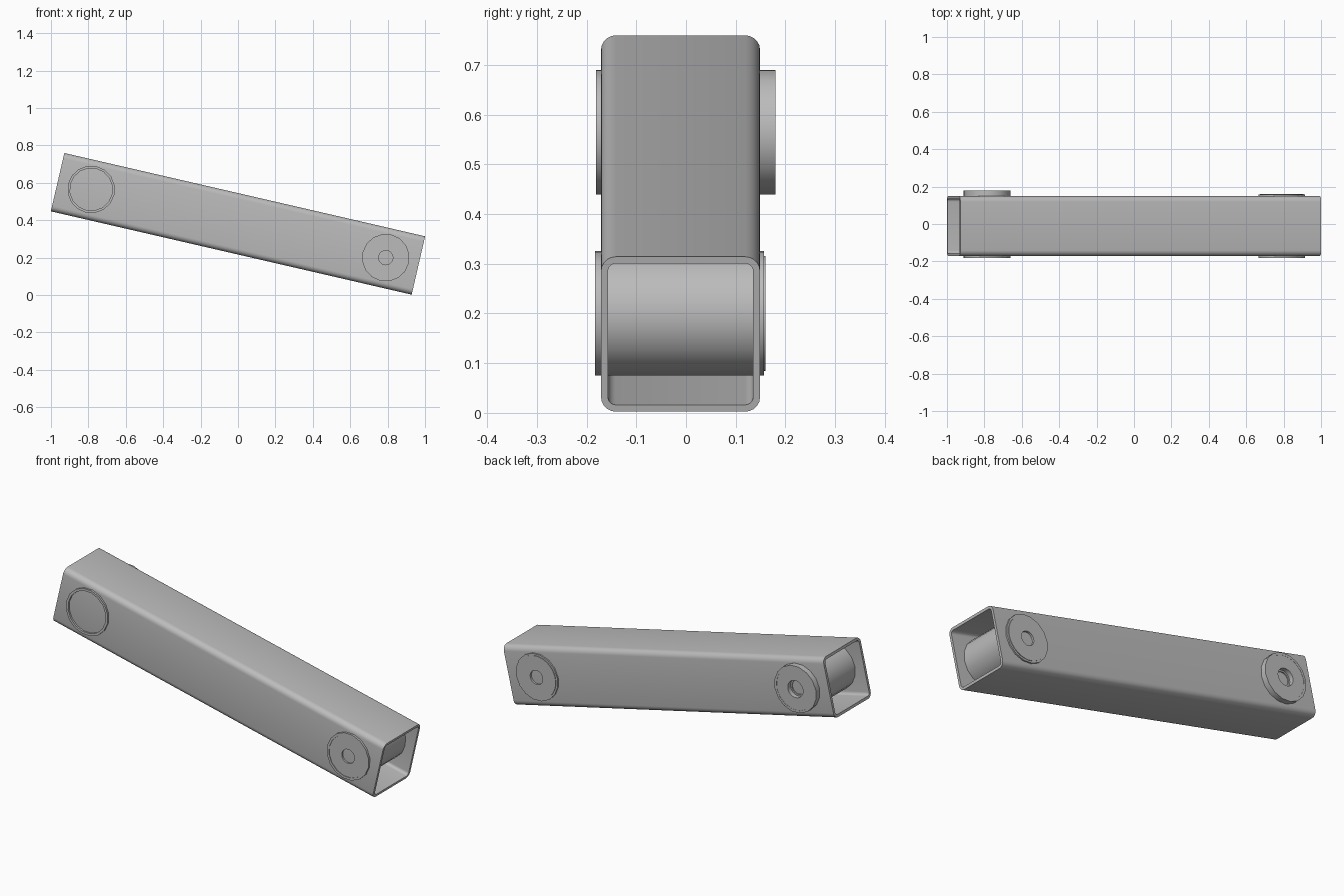
import bpy, bmesh, math
from mathutils import Matrix, Vector

if "Cube" in bpy.data.objects:
    bpy.data.objects.remove(bpy.data.objects["Cube"], do_unlink=True)

TILT = math.radians(13)
grey = bpy.data.materials.new("plain grey")
grey.use_nodes = True
colour = (0.5, 0.5, 0.5, 1)
grey.diffuse_color = colour
grey.node_tree.nodes["Principled BSDF"].inputs["Base Color"].default_value = colour


def hollow_prism(name, outer, inner, start, end, matrix):
    """Extrude the gap between two matching closed outlines along local Z."""
    bm = bmesh.new()
    loops = [[bm.verts.new((x, y, z)) for x, y in outline]
             for outline, z in ((outer, start), (outer, end), (inner, end), (inner, start))]
    n = len(outer)
    for k in range(4):
        a, b = loops[k], loops[(k + 1) % 4]
        for i in range(n):
            j = (i + 1) % n
            bm.faces.new((a[i], a[j], b[j], b[i]))
    bmesh.ops.recalc_face_normals(bm, faces=bm.faces[:])
    mesh = bpy.data.meshes.new(name)
    bm.to_mesh(mesh)
    bm.free()
    mesh.materials.append(grey)
    obj = bpy.data.objects.new(name, mesh)
    obj.matrix_world = matrix
    bpy.context.collection.objects.link(obj)
    bpy.ops.object.select_all(action="DESELECT")
    obj.select_set(True)
    bpy.context.view_layer.objects.active = obj
    bpy.ops.object.shade_smooth_by_angle(angle=math.radians(35))


def circle(radius, sides):
    return [(radius * math.cos(math.tau * i / sides), radius * math.sin(math.tau * i / sides))
            for i in range(sides)]


def rounded_square(half, radius, steps=5):
    points = []
    for corner in range(4):
        a = math.pi / 2 * corner
        cx = (half - radius) * (1 if corner in (0, 3) else -1)
        cy = (half - radius) * (1 if corner < 2 else -1)
        for s in range(steps + 1):
            t = a + math.pi / 2 * s / steps
            points.append((cx + radius * math.cos(t), cy + radius * math.sin(t)))
    return points


# Open square tube, lying along X and tilted down to the left end
tube_place = (Matrix.Translation((0, -0.011, 0.381)) @ Matrix.Rotation(TILT, 4, "Y")
              @ Matrix.Rotation(math.pi / 2, 4, "Y"))
hollow_prism("square_tube", rounded_square(0.16, 0.03), rounded_square(0.146, 0.016),
             -0.99, 0.99, tube_place)


# Bushings: outer sleeve, core and bore liner, each with its own extent along Y
def bushing(side, x, z, sleeve, core, liner):
    place = (Matrix.Translation((x, 0, z)) @ Matrix.Rotation(TILT, 4, "Y")
             @ Matrix.Rotation(-math.pi / 2, 4, "X"))
    hollow_prism(side + "_sleeve", circle(0.127, 16), circle(0.114, 16), *sleeve, place)
    hollow_prism(side + "_core", circle(0.116, 32), circle(0.046, 32), *core, place)
    hollow_prism(side + "_bore_liner", circle(0.047, 32), circle(0.038, 32), *liner, place)


bushing("right", -0.785, 0.565, (-0.181, 0.18), (-0.155, 0.179), (-0.155, 0.155))
bushing("left", 0.79, 0.2, (-0.183, 0.157), (-0.18, 0.16), (-0.18, 0.16))
